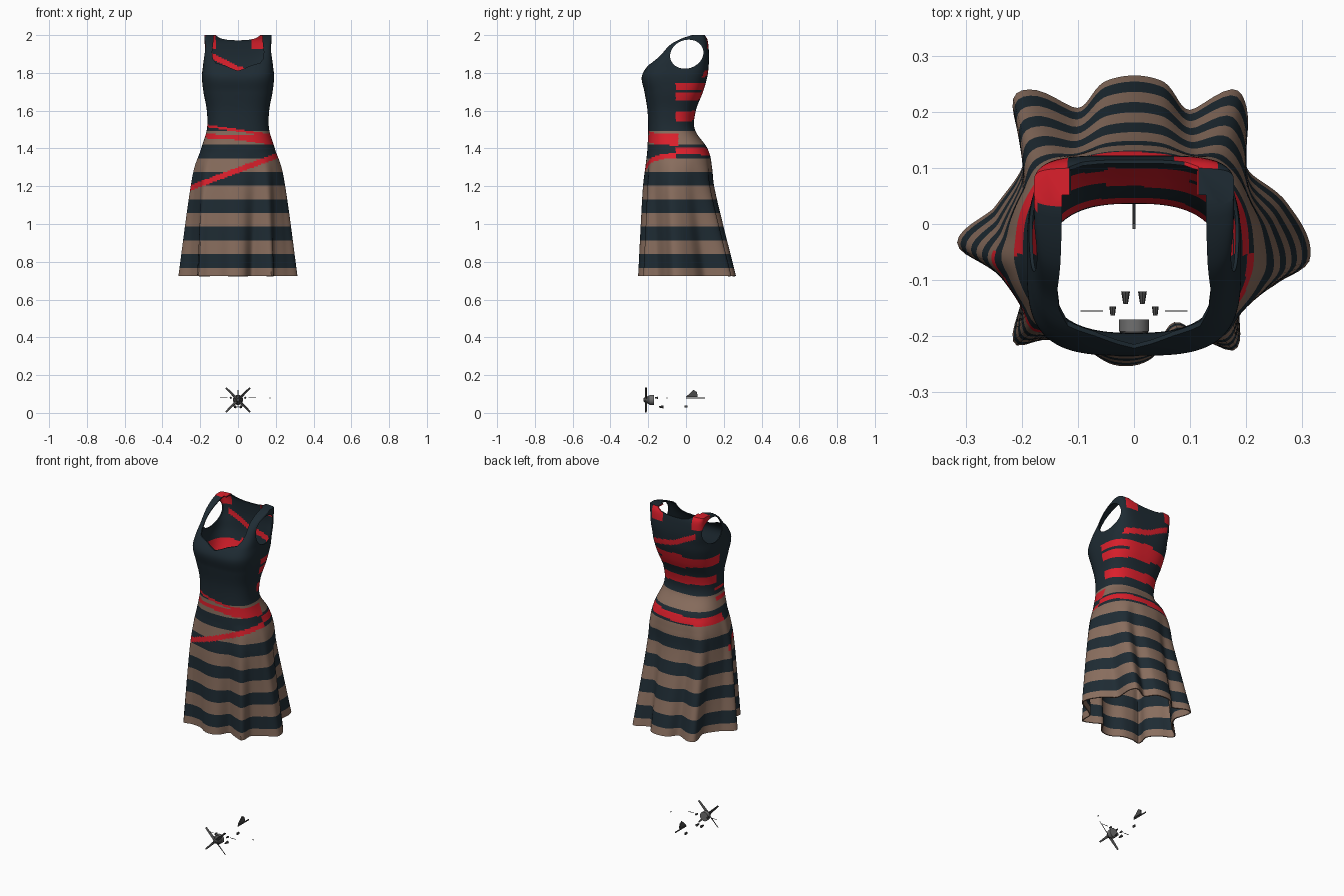
import bpy, bmesh, math
from mathutils import Matrix, Vector

if "Cube" in bpy.data.objects:
    bpy.data.objects.remove(bpy.data.objects["Cube"])


def material(name, col):
    m = bpy.data.materials.new(name)
    m.diffuse_color = (*col, 1)
    m.use_nodes = True
    m.node_tree.nodes["Principled BSDF"].inputs["Base Color"].default_value = m.diffuse_color
    return m


NAVY = material("dark_navy", (0.013, 0.024, 0.033))
BROWN = material("warm_brown", (0.25, 0.155, 0.112))
RED = material("red", (0.72, 0.014, 0.025))
GREY = material("dark_grey", (0.07, 0.07, 0.07))
LIGHT = material("mid_grey", (0.16, 0.16, 0.16))


def curve(pts, x):
    """Smooth interpolation through (x, value) points sorted by x."""
    n = len(pts)
    i = 0
    while i < n - 2 and x > pts[i + 1][0]:
        i += 1

    def slope(k):
        a, b = pts[max(k - 1, 0)], pts[min(k + 1, n - 1)]
        return (b[1] - a[1]) / (b[0] - a[0])
    (x0, a), (x1, b) = pts[i], pts[i + 1]
    h = x1 - x0
    t = min(max((x - x0) / h, 0), 1)
    return ((2*t**3 - 3*t*t + 1) * a + (t**3 - 2*t*t + t) * h * slope(i)
            + (3*t*t - 2*t**3) * b + (t**3 - t*t) * h * slope(i + 1))


def new_object(name, bm, mats):
    me = bpy.data.meshes.new(name)
    bmesh.ops.recalc_face_normals(bm, faces=bm.faces[:])
    bm.to_mesh(me)
    bm.free()
    ob = bpy.data.objects.new(name, me)
    bpy.context.collection.objects.link(ob)
    for m in mats:
        me.materials.append(m)
    return ob


def activate(ob):
    bpy.ops.object.select_all(action='DESELECT')
    ob.select_set(True)
    bpy.context.view_layer.objects.active = ob


# Dress body sections: height, half width, front y, back y, squareness
BODY = [(0.72, .23, -.22, .10, 2.5), (1.0, .23, -.22, .10, 2.5), (1.2, .226, -.218, .105, 2.5),
        (1.3, .219, -.21, .12, 2.5), (1.39, .198, -.205, .118, 2.5), (1.5, .165, -.2, .047, 2.6),
        (1.6, .165, -.204, .052, 2.7), (1.7, .183, -.22, .09, 3.0), (1.78, .191, -.234, .113, 3.4),
        (1.84, .185, -.2, .12, 4), (1.89, .18, -.145, .122, 5), (1.95, .177, -.085, .118, 6),
        (1.98, .178, -.03, .112, 6), (2.0, .178, .03, .1, 6)]
COL = [[(r[0], r[k]) for r in BODY] for k in range(1, 5)]

# Folded hem outline: angle in degrees, radius
HEM = [(8, .275), (27, .225), (48, .295), (54, .297), (64, .226), (79, .26), (101, .26),
       (116, .23), (127, .30), (134, .31), (148, .228), (173, .25), (186, .317), (198, .262),
       (214, .245), (225, .302), (232, .262), (245, .237), (263, .254), (277, .243),
       (292, .195), (302, .247), (309, .288), (322, .242), (338, .278), (349, .32)]
HEM = [(a - 360, r) for a, r in HEM[-3:]] + HEM + [(a + 360, r) for a, r in HEM[:3]]

ROWS, SEG, Z0 = 176, 180, 0.7245
bm = bmesh.new()
rings = []
hem = [curve(HEM, 360 * j / SEG) for j in range(SEG)]
for i in range(ROWS + 1):
    z = min(Z0 + 0.00725 * i, 2.0)
    hw, yf, yb, n = [curve(c, z) for c in COL]
    w = max(0, (1.38 - z) / (1.38 - Z0))
    ring = []
    for j in range(SEG):
        a = 2 * math.pi * j / SEG
        c, s = math.cos(a), math.sin(a)
        r = (abs(c) ** n + abs(s) ** n) ** (-1 / n)
        x, y = hw * r * c, (yf + yb) / 2 + (yb - yf) / 2 * r * s
        ring.append(bm.verts.new((x + w * (hem[j] * c - x), y + w * (hem[j] * s - y), z)))
    rings.append(ring)
for lo, hi in zip(rings, rings[1:]):
    for j in range(SEG):
        k = (j + 1) % SEG
        bm.faces.new((lo[j], lo[k], hi[k], hi[j]))
bm.faces.new(rings[-1])
dress = new_object("dress", bm, [NAVY, BROWN, RED])
solid = dress.modifiers.new("thickness", 'SOLIDIFY')
solid.thickness = 0.006
solid.offset = -1


def prism(name, outline, axis, a, b):
    """Closed prism: outline in (other axis, z), extruded along x or y from a to b."""
    bm = bmesh.new()

    def at(u, z, d):
        return (u, d, z) if axis == 'y' else (d, u, z)
    A = [bm.verts.new(at(u, z, a)) for u, z in outline]
    B = [bm.verts.new(at(u, z, b)) for u, z in outline]
    bm.faces.new(A)
    bm.faces.new(B[::-1])
    for i in range(len(A)):
        k = (i + 1) % len(A)
        bm.faces.new((A[i], A[k], B[k], B[i]))
    ob = new_object(name, bm, [])
    ob.hide_render = True
    return ob


def mirrored(half):
    return half + [(-u, z) for u, z in reversed(half) if u > 0]


# Neckline and armhole cutters
front_half = [(0, 1.811), (.03, 1.822), (.07, 1.84), (.118, 1.853), (.133, 1.875),
              (.137, 1.91), (.131, 1.96), (.121, 2.1)]
back_half = [(0, 1.972), (.05, 1.974), (.09, 1.982), (.115, 1.996), (.122, 2.1)]
arm = []
for k in range(48):
    t = 2 * math.pi * k / 48
    u, v = .09 * math.cos(t), .075 * math.sin(t)
    arm.append((.004 + u * .94 - v * .34, 1.899 + u * .34 + v * .94))
cutters = [prism("front_neck_cutter", mirrored(front_half), 'y', -.4, .052),
           prism("back_neck_cutter", mirrored(back_half), 'y', -.39, .4),
           prism("right_arm_cutter", arm, 'x', .153, .4),
           prism("left_arm_cutter", arm, 'x', -.4, -.153)]
for c in cutters:
    m = dress.modifiers.new(c.name, 'BOOLEAN')
    m.operation = 'DIFFERENCE'
    m.solver = 'EXACT'
    m.object = c
activate(dress)
for m in list(dress.modifiers):
    bpy.ops.object.modifier_apply(modifier=m.name)
for c in cutters:
    bpy.data.objects.remove(c)


# Painted red strokes on the dress
def is_red(x, y, z):
    if y < -.04 and z < 1.56:      # front hip strokes
        if y < -.05 and abs(z - (1.285 + .37 * x)) < .015:
            return True
        if abs(z - (1.457 - .05 * x)) < .012 + .1 * max(x, 0):
            return True
        if abs(z - (1.495 - .15 * x)) < .007:
            return True
    if y > -.055 and abs(z - 1.378 - .05 * x) < .02:      # hip band round the back
        return True
    if y > -.055 and 1.5 < z < 1.78:      # back waist strokes
        if abs(z - 1.578 + .05 * x) < .026:
            return True
        edge = .046 if x > -.05 else .03
        if abs(z - 1.705 + .03 * x) < edge and not (x > .1 and abs(z - 1.705) < .006):
            return True
    if y > .03 and z > 1.77:      # upper back and shoulders
        if -.14 < x < .15 and abs(z - (1.82 - (.5 if x < 0 else .2) * x)) < .016:
            return True
        if z > 1.93 and (-.18 < x < -.115 or .075 < x < .15):
            return True
    return False


for p in dress.data.polygons:
    x, y, z = p.center
    if is_red(x, y, z):
        p.material_index = 2
    elif z < 1.495 and (z - .768) % .145 > .0725:
        p.material_index = 1
    else:
        p.material_index = 0


# Small propeller parts under the dress
def box(name, size, mat, matrix, taper=1.0):
    bm = bmesh.new()
    bmesh.ops.create_cube(bm, size=1)
    for v in bm.verts:
        v.co = Vector((v.co.x * size[0], v.co.y * size[1], v.co.z * size[2]))
        if v.co.z > 0:
            v.co.x *= taper
            v.co.y *= taper
    bm.transform(matrix)
    return new_object(name, bm, [mat])


def cone(name, r1, r2, y1, y2, x, z, mat, seg=20):
    bm = bmesh.new()
    bmesh.ops.create_cone(bm, cap_ends=True, segments=seg, radius1=r1, radius2=r2, depth=y2 - y1)
    bm.transform(Matrix.Translation((x, (y1 + y2) / 2, z)) @ Matrix.Rotation(-math.pi / 2, 4, 'X'))
    return new_object(name, bm, [mat])


HUB = Matrix.Translation((0, -.212, .069))
smooth = [dress]
for k in range(4):      # four crossed blades
    turn = Matrix.Rotation(math.radians(45 + 90 * k), 4, 'Y')
    box(f"propeller_blade_{k + 1}", (.016, .004, .085), GREY,
        HUB @ turn @ Matrix.Translation((0, 0, .0485)) @ Matrix.Rotation(.7, 4, 'Z'), .6)
smooth.append(cone("propeller_hub", .027, .027, -.192, -.17, 0, .069, LIGHT))
smooth.append(cone("propeller_nose", .008, .025, -.225, -.192, 0, .069, GREY))
for s in (-1, 1):      # paired small fittings
    cone("lower_fitting", .004, .008, -.143, -.12, s * .015, .032, GREY, 8)
    cone("upper_fitting", .004, .006, -.163, -.147, s * .038, .08, GREY, 8)
    box("side_rod", (.04, .002, .002), GREY, Matrix.Translation((s * .075, -.155, .082)))
box("tail_plate", (.004, .1, .006), GREY, Matrix.Translation((0, .05, .078)))
prism_fin = prism("tail_fin", [(0, .085), (.062, .085), (.058, .11), (.04, .122)], 'x', -.003, .003)
prism_fin.hide_render = False
prism_fin.data.materials.append(GREY)
box("tail_wheel", (.006, .018, .012), GREY, Matrix.Translation((0, .0, .034)))
box("wing_tip", (.005, .005, .005), GREY, Matrix.Translation((.17, -.1, .08)))

for ob in smooth:
    activate(ob)
    bpy.ops.object.shade_smooth_by_angle(angle=math.radians(45))
